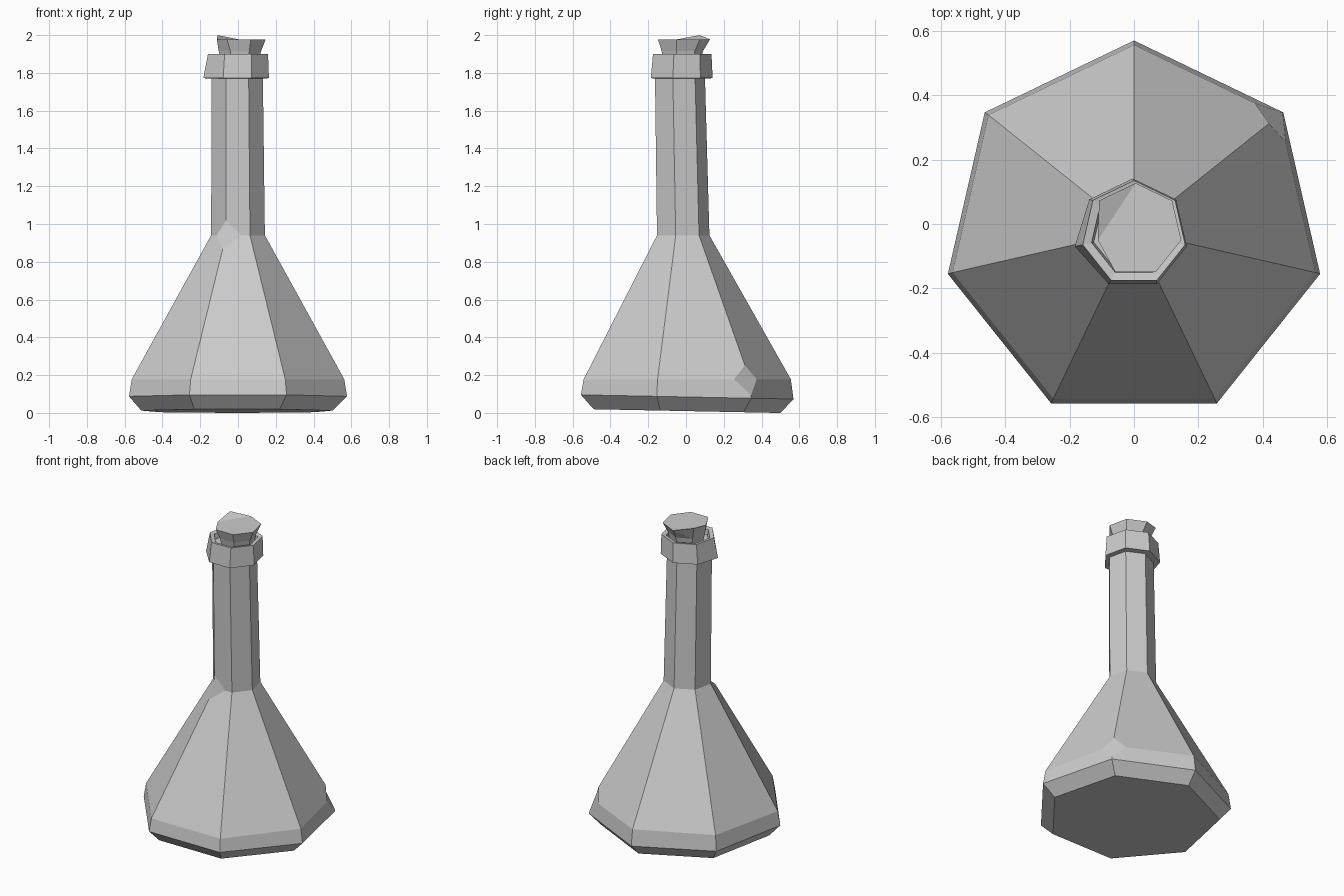
import bpy, bmesh
from math import sin, cos, pi

SIDES = 7

cube = bpy.data.objects.get("Cube")
if cube:
    bpy.data.objects.remove(cube, do_unlink=True)

grey = bpy.data.materials.new("plain grey")
grey.use_nodes = True
colour = (0.6, 0.6, 0.6, 1)
grey.diffuse_color = colour
grey.node_tree.nodes["Principled BSDF"].inputs["Base Color"].default_value = colour


def loft(bm, profile):
    """Skin seven-sided rings given as (radius, z, centre x, centre y, tilt); cap both ends."""
    rings = []
    for r, z, cx, cy, tilt in profile:
        ring = []
        for i in range(SIDES):
            a = pi / 2 + i * 2 * pi / SIDES
            y = r * sin(a)
            ring.append(bm.verts.new((cx + r * cos(a), cy + y, z - tilt * y)))
        rings.append(ring)
    for low, high in zip(rings, rings[1:]):
        for i in range(SIDES):
            j = (i + 1) % SIDES
            bm.faces.new((low[i], low[j], high[j], high[i]))
    bm.faces.new(rings[0][::-1])
    bm.faces.new(rings[-1])
    return rings


def chip(bm, vert, size):
    """Cut one corner off as a small flat facet."""
    bmesh.ops.bevel(bm, geom=[vert], offset=size, offset_type='OFFSET',
                    segments=1, profile=0.5, affect='VERTICES', clamp_overlap=False)


def finish(bm, name):
    bmesh.ops.recalc_face_normals(bm, faces=bm.faces)
    mesh = bpy.data.meshes.new(name)
    bm.to_mesh(mesh)
    bm.free()
    mesh.materials.append(grey)
    bpy.context.collection.objects.link(bpy.data.objects.new(name, mesh))


# Flask: sloping base, short wall, cone and straight neck, with two chipped corners
bm = bmesh.new()
rings = loft(bm, [
    (0.52, 0.01, -0.005, -0.02, 0.02),
    (0.592, 0.085, 0, -0.023, 0.02),
    (0.577, 0.178, 0, -0.022, 0),
    (0.146, 0.94, 0, -0.022, 0),
    (0.139, 1.79, -0.004, -0.039, 0),
])
neck_corner, base_corner = rings[3][3], rings[2][6]
chip(bm, neck_corner, 0.08)
chip(bm, base_corner, 0.085)
finish(bm, "flask_body")

# Collar: thick lip with a shallow recess, one corner flared outward
bm = bmesh.new()
rings = loft(bm, [
    (0.13, 1.77, -0.004, -0.035, 0),
    (0.172, 1.772, -0.004, -0.031, 0),
    (0.163, 1.9, 0, -0.028, 0),
    (0.135, 1.895, 0, -0.028, 0),
    (0.128, 1.86, 0, -0.028, 0),
])
rings[1][2].co.x -= 0.012
finish(bm, "neck_collar")

# Stopper: widens upward, squashed on one side, with one raised corner
bm = bmesh.new()
rings = loft(bm, [
    (0.1, 1.85, 0.01, -0.025, 0),
    (0.115, 1.915, 0.01, -0.025, 0),
    (0.145, 1.977, 0.005, -0.018, 0),
])
for v in bm.verts:
    v.co.x = max(v.co.x, -0.112)
rings[2][1].co.z = 2.0
bmesh.ops.triangulate(bm, faces=[f for f in bm.faces if rings[2][1] in f.verts])
finish(bm, "stopper")
